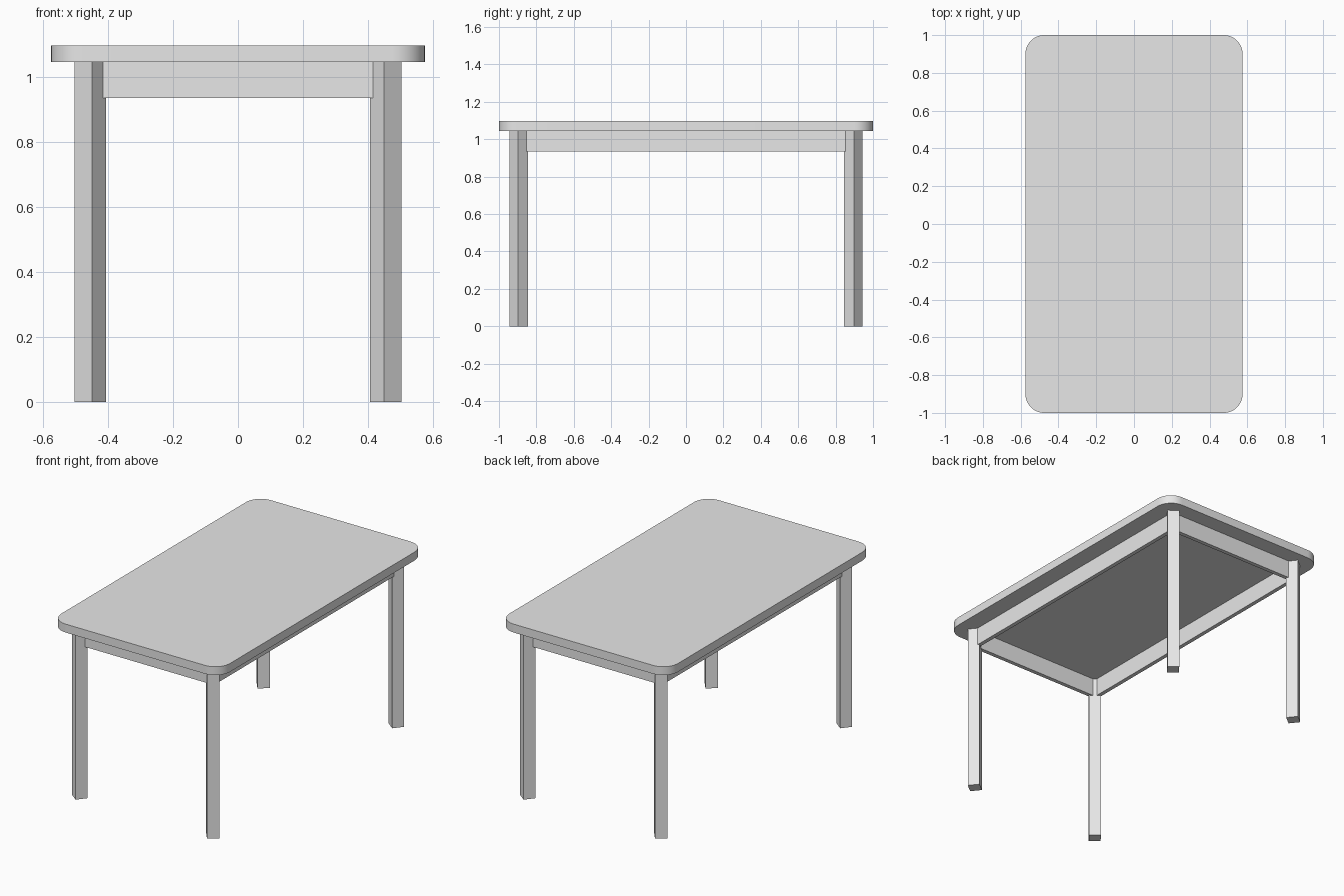
import bpy, bmesh, math
from mathutils import Vector

cube = bpy.data.objects.get("Cube")
if cube:
    bpy.data.objects.remove(cube, do_unlink=True)

GREY = (0.8, 0.8, 0.8, 1)
mat = bpy.data.materials.new("plain_grey")
mat.use_nodes = True
mat.diffuse_color = GREY
mat.node_tree.nodes["Principled BSDF"].inputs["Base Color"].default_value = GREY

APRON_BOTTOM, TOP_BOTTOM, TOP_HEIGHT = 0.935, 1.045, 1.097


def prism(name, outline, z0, z1):
    """Extrude a flat outline from z0 up to z1."""
    bm = bmesh.new()
    base = bm.faces.new([bm.verts.new((x, y, z0)) for x, y in outline])
    up = bmesh.ops.extrude_face_region(bm, geom=[base])["geom"]
    bmesh.ops.translate(bm, vec=(0, 0, z1 - z0),
                        verts=[v for v in up if isinstance(v, bmesh.types.BMVert)])
    bmesh.ops.recalc_face_normals(bm, faces=bm.faces)
    mesh = bpy.data.meshes.new(name)
    bm.to_mesh(mesh)
    bm.free()
    mesh.materials.append(mat)
    obj = bpy.data.objects.new(name, mesh)
    bpy.context.collection.objects.link(obj)
    return obj


def rounded_rect(hx, hy, radius, steps):
    points = []
    for corner, (sx, sy) in enumerate([(1, 1), (-1, 1), (-1, -1), (1, -1)]):
        for i in range(steps + 1):
            a = math.pi / 2 * (corner + i / steps)
            points.append((sx * (hx - radius) + radius * math.cos(a),
                           sy * (hy - radius) + radius * math.sin(a)))
    return points


def rect(x0, x1, y0, y1):
    return [(x0, y0), (x1, y0), (x1, y1), (x0, y1)]


# Table top with rounded corners
top = prism("table_top", rounded_rect(0.575, 1.0, 0.1, 12), TOP_BOTTOM, TOP_HEIGHT)
bpy.context.view_layer.objects.active = top
top.select_set(True)
bpy.ops.object.shade_smooth_by_angle(angle=math.radians(30))

# Square legs, turned so one face points out of each corner
centre, along, across = Vector((0.454, 0.894)), Vector((0.027, -0.0215)), Vector((0.0215, 0.027))
leg = [centre + along * a + across * b for a, b in [(1, 1), (-1, 1), (-1, -1), (1, -1)]]
for y_name, sy in (("front", -1), ("back", 1)):
    for x_name, sx in (("left", 1), ("right", -1)):
        prism(f"{y_name}_{x_name}_leg", [(p.x * sx, p.y * sy) for p in leg], 0, TOP_BOTTOM)

# Apron boards, ending inside the legs
for name, s in (("front", -1), ("back", 1)):
    prism(f"{name}_apron", rect(-0.45, 0.45, s * 0.9, s * 0.875), APRON_BOTTOM, TOP_BOTTOM)
for name, s in (("left", 1), ("right", -1)):
    prism(f"{name}_apron", rect(s * 0.466, s * 0.441, -0.89, 0.89), APRON_BOTTOM, TOP_BOTTOM)
